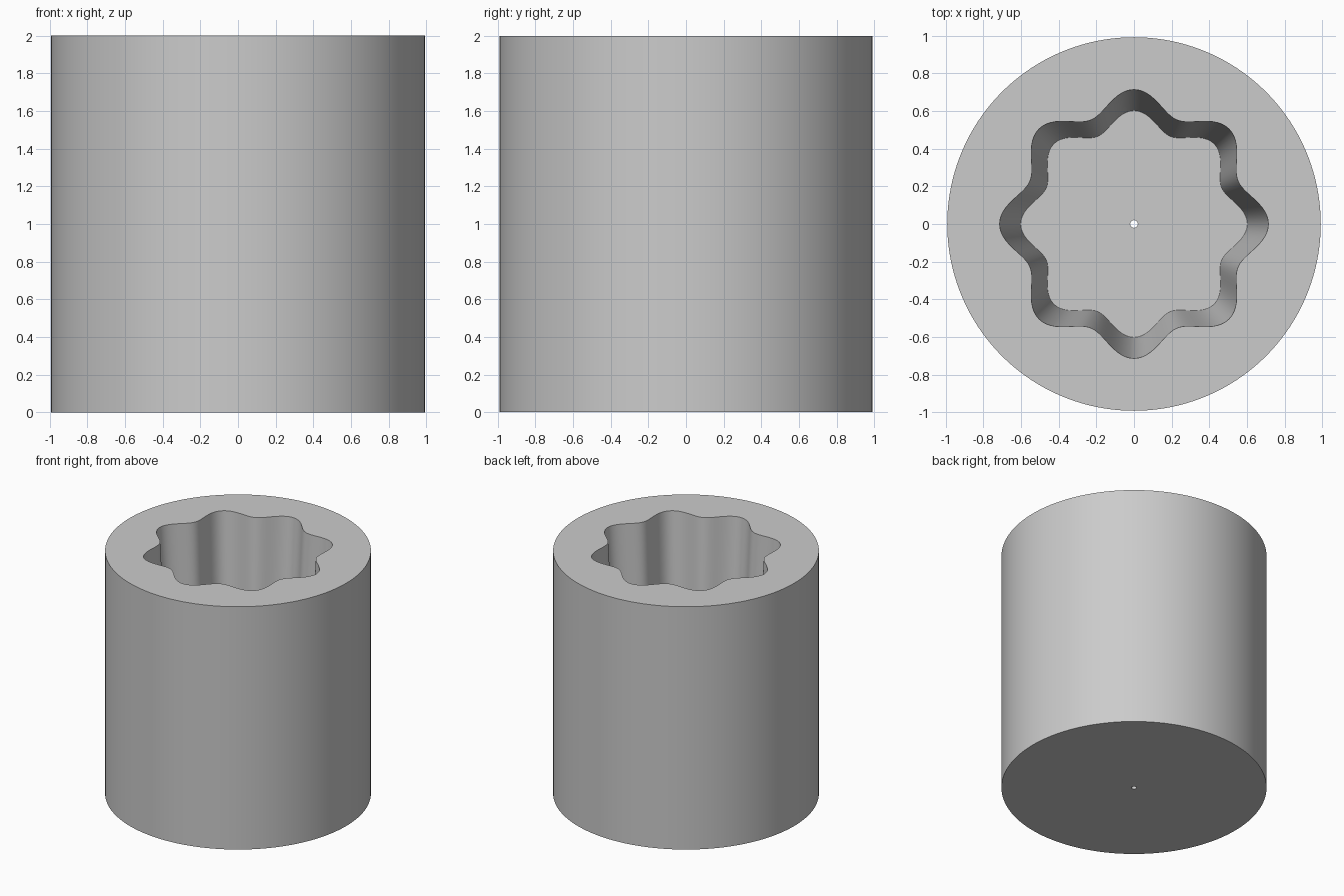
import bpy
import bmesh
from math import cos, sin, pi, radians

if "Cube" in bpy.data.objects:
    bpy.data.objects.remove(bpy.data.objects["Cube"], do_unlink=True)

SEGMENTS = 192
LOBES = 8
HEIGHT = 2.0
FLOOR = 0.2
OUTER = 0.992
DRAIN = 0.02

# Plain grey material
grey = bpy.data.materials.new("light grey")
grey.use_nodes = True
colour = (0.6, 0.6, 0.6, 1.0)
grey.diffuse_color = colour
grey.node_tree.nodes["Principled BSDF"].inputs["Base Color"].default_value = colour


def add_ring(bm, radius, wave, z):
    """Closed ring of vertices with a radius that ripples once per lobe."""
    ring = []
    for i in range(SEGMENTS):
        a = 2 * pi * i / SEGMENTS
        r = radius + wave * cos(LOBES * a)
        ring.append(bm.verts.new((r * cos(a), r * sin(a), z)))
    return ring


# Rings run up the outside, over the rim, down the cavity and through the drain
bm = bmesh.new()
rings = [add_ring(bm, *spec) for spec in (
    (OUTER, 0, 0),
    (OUTER, 0, HEIGHT),
    (0.656, 0.058, HEIGHT),
    (0.553, 0.049, FLOOR),
    (DRAIN, 0, FLOOR),
    (DRAIN, 0, 0),
)]
for lower, upper in zip(rings, rings[1:] + rings[:1]):
    for i in range(SEGMENTS):
        j = (i + 1) % SEGMENTS
        bm.faces.new((lower[i], lower[j], upper[j], upper[i]))
bmesh.ops.recalc_face_normals(bm, faces=bm.faces)

mesh = bpy.data.meshes.new("planter_pot")
bm.to_mesh(mesh)
bm.free()
mesh.materials.append(grey)

# Planter pot with a fluted, tapering cavity and a drain hole
pot = bpy.data.objects.new("planter_pot", mesh)
bpy.context.collection.objects.link(pot)
bpy.ops.object.select_all(action="DESELECT")
pot.select_set(True)
bpy.context.view_layer.objects.active = pot
bpy.ops.object.shade_smooth_by_angle(angle=radians(30))
